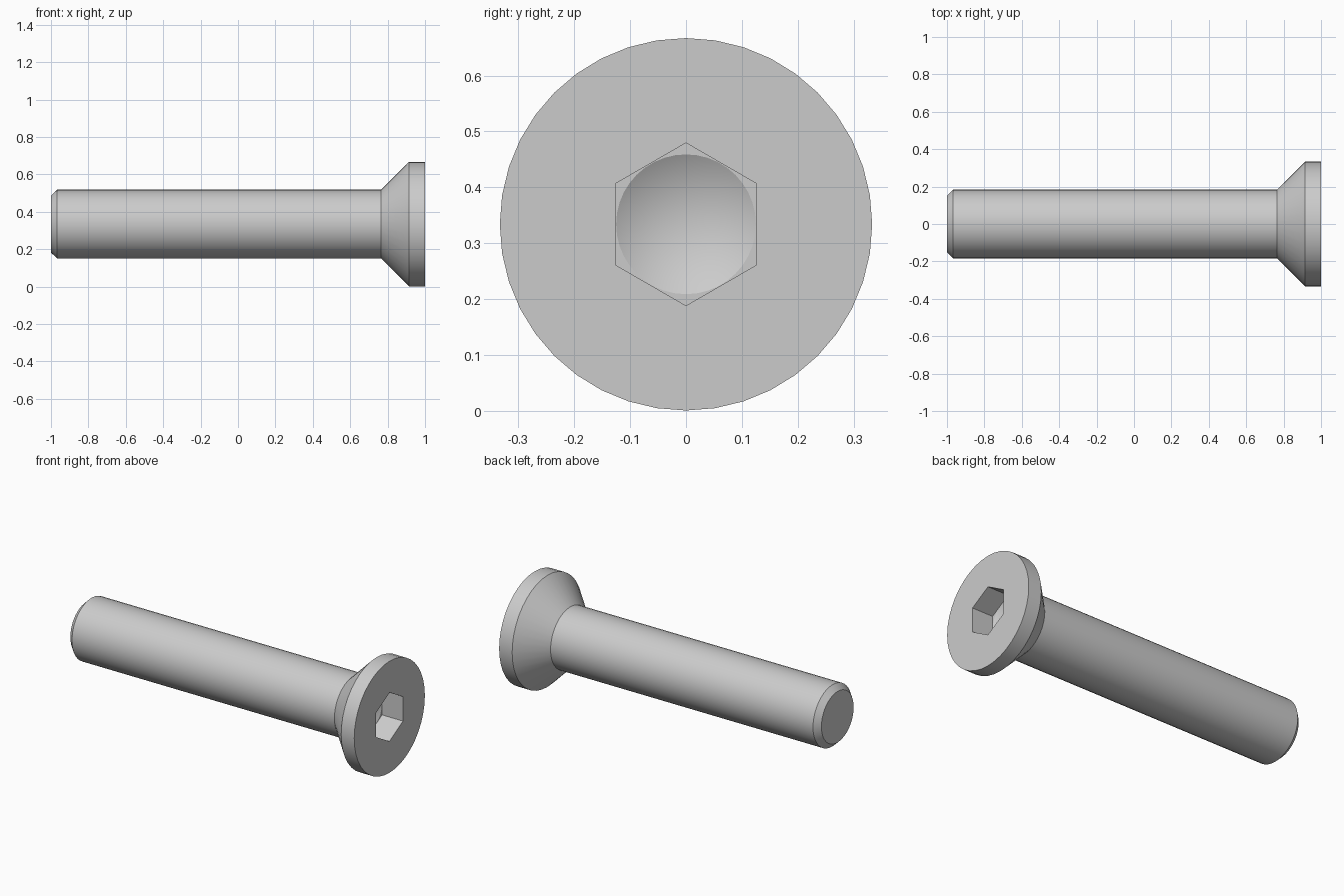
import bpy, bmesh
from math import radians, pi
from mathutils import Matrix, Vector

cube = bpy.data.objects.get("Cube")
if cube:
    bpy.data.objects.remove(cube, do_unlink=True)

AXIS_Z = 0.334
SOCKET_FLOOR = 0.8625

steel = bpy.data.materials.new("steel grey")
steel.use_nodes = True
steel.diffuse_color = (0.6, 0.6, 0.6, 1)
steel.node_tree.nodes["Principled BSDF"].inputs["Base Color"].default_value = (0.6, 0.6, 0.6, 1)


def lathe(name, profile, sides):
    """Turn (x, radius) points around the x axis; the first vertex points up."""
    bm = bmesh.new()
    verts = [bm.verts.new((x, 0, r)) for x, r in profile]
    edges = [bm.edges.new(pair) for pair in zip(verts, verts[1:])]
    bmesh.ops.spin(bm, geom=verts + edges, cent=(0, 0, 0), axis=(1, 0, 0),
                   angle=2 * pi, steps=sides, use_duplicate=False)
    bmesh.ops.remove_doubles(bm, verts=bm.verts, dist=0.0001)
    # close flat ends
    bmesh.ops.holes_fill(bm, edges=[e for e in bm.edges if e.is_boundary], sides=0)
    bmesh.ops.recalc_face_normals(bm, faces=bm.faces)
    mesh = bpy.data.meshes.new(name)
    bm.to_mesh(mesh)
    bm.free()
    mesh.materials.append(steel)
    obj = bpy.data.objects.new(name, mesh)
    obj.location.z = AXIS_Z
    bpy.context.collection.objects.link(obj)
    return obj


# Chamfered shank, countersunk cone and flat-rimmed head
screw = lathe("countersunk_screw", [(-1, 0.152), (-0.967, 0.184), (0.765, 0.184),
                                    (0.914, 0.333), (1, 0.333)], 40)

# Hexagonal socket with a drilled conical bottom
cutters = [
    lathe("hex_socket_cutter", [(SOCKET_FLOOR, 0.1455), (1.1, 0.1455)], 6),
    lathe("drill_cutter", [(SOCKET_FLOOR - 0.072, 0), (SOCKET_FLOOR, 0.125), (1.05, 0.125)], 40),
]
bpy.ops.object.select_all(action="DESELECT")
bpy.context.view_layer.objects.active = screw
screw.select_set(True)
for cutter in cutters:
    cutter.hide_render = True
    cut = screw.modifiers.new(cutter.name, "BOOLEAN")
    cut.operation = "DIFFERENCE"
    cut.solver = "EXACT"
    cut.object = cutter
    bpy.ops.object.modifier_apply(modifier=cut.name)
    bpy.data.objects.remove(cutter, do_unlink=True)

bpy.ops.object.shade_smooth_by_angle(angle=radians(25))
